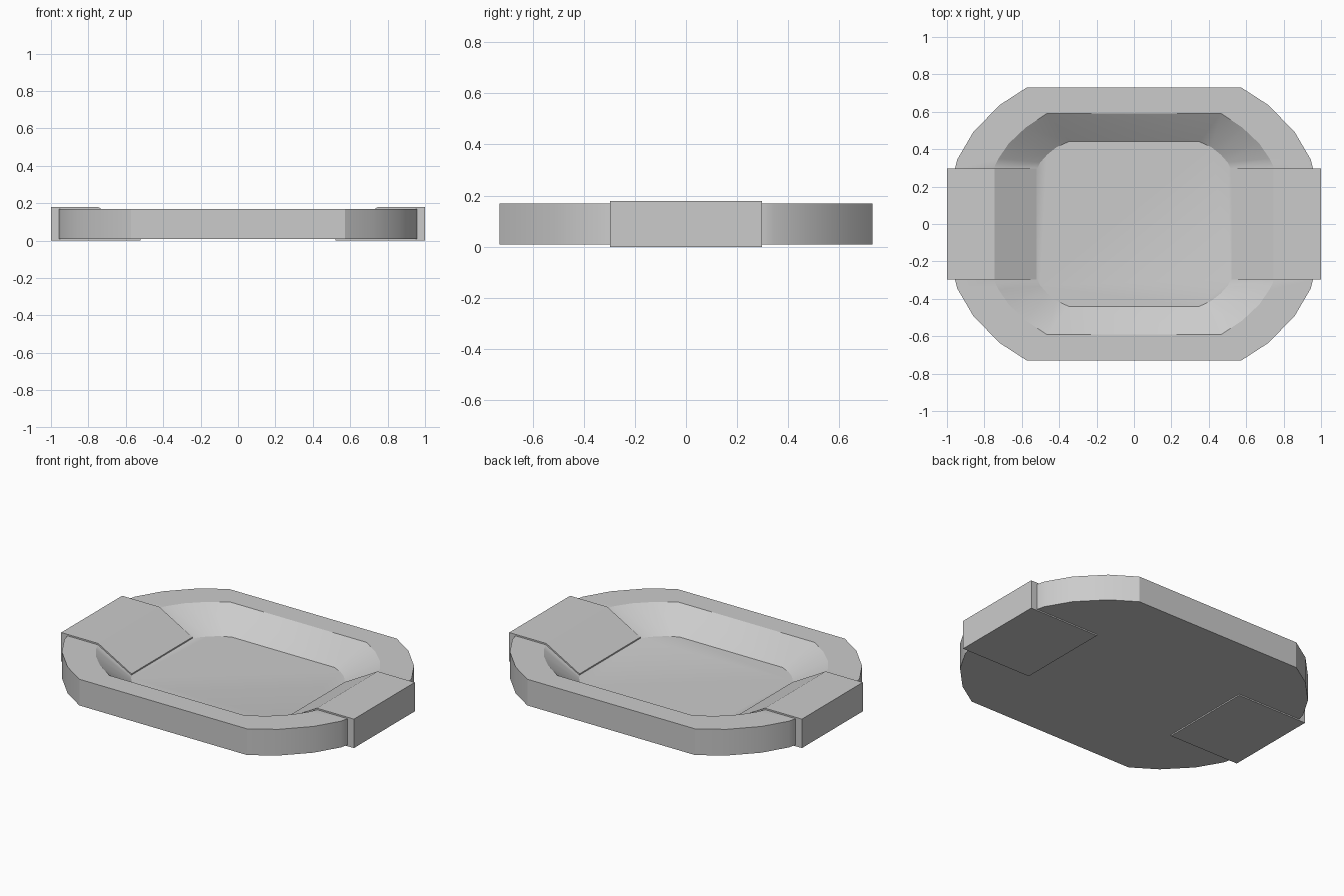
import bpy, bmesh, math

cube = bpy.data.objects.get("Cube")
if cube:
    bpy.data.objects.remove(cube, do_unlink=True)

grey = bpy.data.materials.new("plain grey")
grey.use_nodes = True
grey.diffuse_color = (0.6, 0.6, 0.6, 1)
grey.node_tree.nodes["Principled BSDF"].inputs["Base Color"].default_value = (0.6, 0.6, 0.6, 1)


def make_object(name, bm, smooth=False):
    bmesh.ops.recalc_face_normals(bm, faces=bm.faces[:])
    mesh = bpy.data.meshes.new(name)
    bm.to_mesh(mesh)
    bm.free()
    mesh.materials.append(grey)
    obj = bpy.data.objects.new(name, mesh)
    bpy.context.collection.objects.link(obj)
    if smooth:
        bpy.ops.object.select_all(action="DESELECT")
        obj.select_set(True)
        bpy.context.view_layer.objects.active = obj
        bpy.ops.object.shade_smooth_by_angle(angle=math.radians(30))
    return obj


def full_loop(quarter):
    """Mirror a quarter outline into a closed outline."""
    half = quarter + [(x, -y) for x, y in reversed(quarter)]
    return half + [(-x, -y) for x, y in half]


# Quarter outlines, from the long side round to the handle
outer = full_loop([(0.573, 0.73), (0.72, 0.635), (0.86, 0.49), (0.945, 0.345), (0.957, 0.297)])
rim = full_loop([(0.465, 0.592), (0.58, 0.515), (0.67, 0.43), (0.725, 0.35), (0.75, 0.297)])
floor = full_loop([(0.35, 0.44), (0.415, 0.41), (0.465, 0.37), (0.5, 0.33), (0.518, 0.297)])

# Basin: underside, outer wall, flat rim, sloped inner wall and floor
bm = bmesh.new()
rings = [[bm.verts.new((x, y, z)) for x, y in loop]
         for loop, z in ((outer, 0.008), (outer, 0.17), (rim, 0.17), (floor, 0.043))]
for a, b in zip(rings, rings[1:]):
    for i in range(len(a)):
        j = (i + 1) % len(a)
        bm.faces.new((a[i], a[j], b[j], b[i]))
bm.faces.new(rings[0])
bm.faces.new(rings[-1])
make_object("basin", bm, smooth=True)

# Handles: a sloped block at each end
profile = [(1, 0), (1, 0.179), (0.747, 0.179), (0.52, 0.052), (0.52, 0)]
for name, side in (("left_handle", 1), ("right_handle", -1)):
    bm = bmesh.new()
    face = bm.faces.new([bm.verts.new((side * x, -0.297, z)) for x, z in profile])
    ext = bmesh.ops.extrude_face_region(bm, geom=[face], use_keep_orig=True)
    moved = [g for g in ext["geom"] if isinstance(g, bmesh.types.BMVert)]
    bmesh.ops.translate(bm, verts=moved, vec=(0, 0.594, 0))
    make_object(name, bm)
